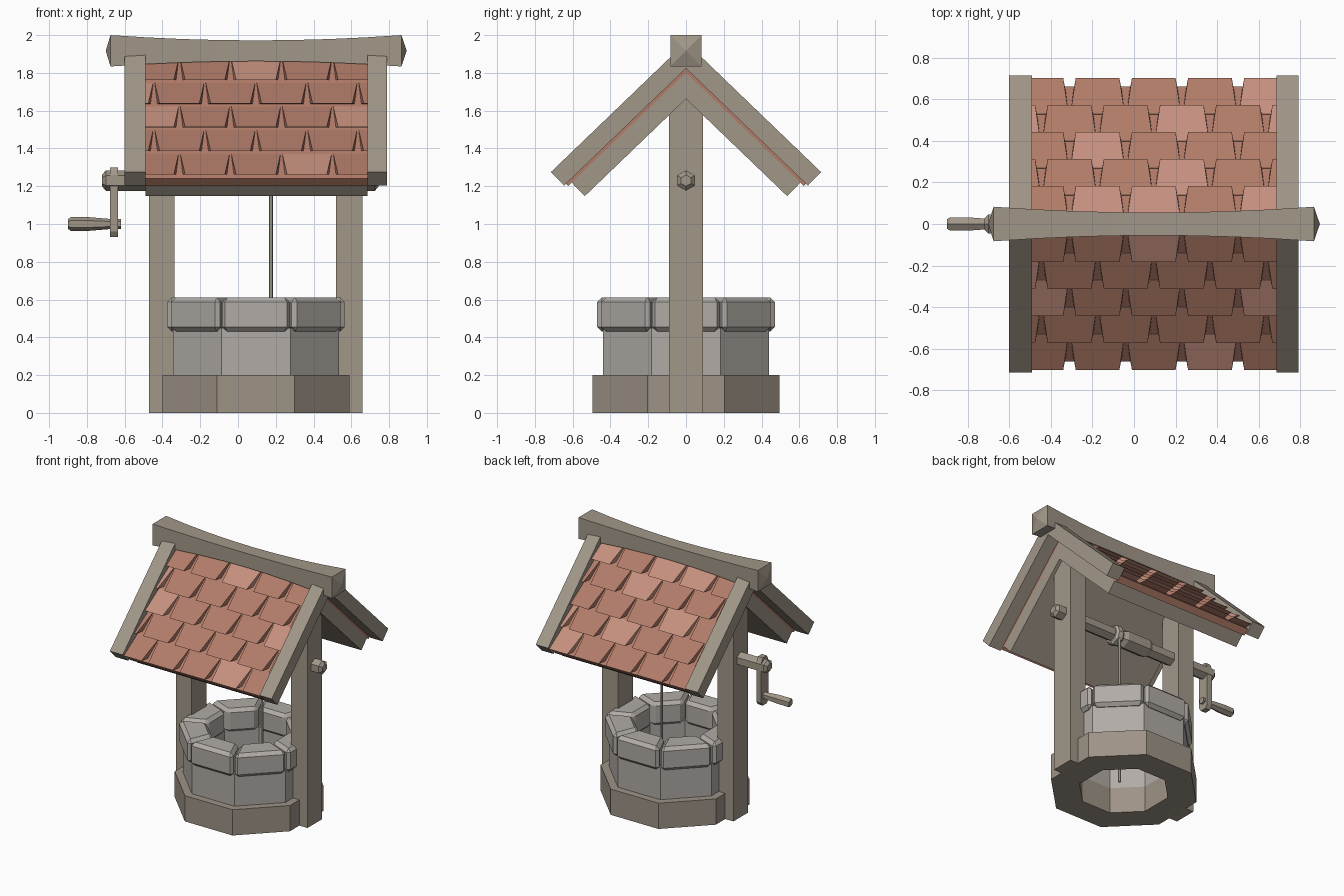
import bpy, bmesh, math, random
from math import pi, cos, sin, tan

if "Cube" in bpy.data.objects:
    bpy.data.objects.remove(bpy.data.objects["Cube"])

random.seed(4)
CX = 0.095                                   # centre of the well in x


def material(name, r, g, b):
    m = bpy.data.materials.new(name)
    m.diffuse_color = (r, g, b, 1)
    m.use_nodes = True
    m.node_tree.nodes["Principled BSDF"].inputs["Base Color"].default_value = m.diffuse_color
    return m


WOOD = material("wood", 0.36, 0.31, 0.25)
STONE = material("stone", 0.44, 0.41, 0.38)
BASE = material("base_stone", 0.34, 0.29, 0.24)
CLAY = material("clay", 0.44, 0.20, 0.14)
CLAY_LIGHT = material("clay_light", 0.56, 0.28, 0.21)
ROPE = material("rope", 0.5, 0.46, 0.38)


def make(name, verts, faces, mat):
    bm = bmesh.new()
    vs = [bm.verts.new(v) for v in verts]
    for f in faces:
        bm.faces.new([vs[i] for i in f])
    bmesh.ops.recalc_face_normals(bm, faces=bm.faces)
    me = bpy.data.meshes.new(name)
    bm.to_mesh(me)
    bm.free()
    me.materials.append(mat)
    ob = bpy.data.objects.new(name, me)
    bpy.context.collection.objects.link(ob)
    return ob


def loft(name, rings, mat, closed=False):
    """Skin equal-length point rings; cap the ends, or join last to first."""
    n, k = len(rings[0]), len(rings)
    verts = [p for r in rings for p in r]
    faces = [(i * n + j, i * n + (j + 1) % n, (i + 1) % k * n + (j + 1) % n, (i + 1) % k * n + j)
             for i in range(k if closed else k - 1) for j in range(n)]
    if not closed:
        faces += [tuple(range(n)), tuple(range((k - 1) * n, k * n))]
    return make(name, verts, faces, mat)


def prism(name, profile, x0, x1, mat):
    """Extrude a (y, z) profile along x."""
    return loft(name, [[(x, y, z) for y, z in profile] for x in (x0, x1)], mat)


def rod(name, stations, z, mat, y=0, sides=6):
    """Faceted bar along x from (x, radius) stations."""
    return loft(name, [[(x, y + r * sin(2 * pi * i / sides), z + r * cos(2 * pi * i / sides))
                        for i in range(sides)] for x, r in stations], mat)


# --- well: octagonal base, wall and coping stones
def octagon(apothem, z):
    r = apothem / cos(pi / 8)
    return [(CX + r * cos(pi / 8 + i * pi / 4), r * sin(pi / 8 + i * pi / 4), z) for i in range(8)]


def ring(name, outer, inner, z0, z1, mat):
    loft(name, [octagon(outer, z0), octagon(outer, z1), octagon(inner, z1), octagon(inner, z0)],
         mat, closed=True)


ring("well_base", 0.495, 0.30, 0, 0.2, BASE)
ring("well_wall", 0.44, 0.30, 0.2, 0.45, STONE)
for k in range(8):
    a = k * pi / 4
    plan = []
    for r, s in ((0.47, -1), (0.47, 1), (0.28, 1), (0.28, -1)):
        t = s * (r * tan(pi / 8) - 0.006)
        plan.append((CX + r * cos(a) - t * sin(a), r * sin(a) + t * cos(a)))
    stone = loft("coping_stone", [[(x, y, z) for x, y in plan] for z in (0.43, 0.612)], STONE)
    bev = stone.modifiers.new("bevel", 'BEVEL')
    bev.width, bev.segments = 0.025, 1

# --- posts with pointed tops under the roof
post = [(-0.09, 0), (0.09, 0), (0.09, 1.59), (0, 1.675), (-0.09, 1.59)]
prism("left_post", post, -0.47, -0.335, WOOD)
prism("right_post", post, 0.52, 0.66, WOOD)


# --- roof: s runs down the slope, n is the offset along the slope normal
def slope(s, n):
    return 0.72 * s + 0.695 * n, -0.695 * s + 0.72 * n


def chevron(name, n0, n1, s_end, x0, x1, mat):
    (ya, za), (yb, zb) = slope(s_end, n0), slope(s_end, n1)
    prism(name, [(0, n1 / 0.72), (yb, zb), (ya, za), (0, n0 / 0.72), (-ya, za), (-yb, zb)], x0, x1, mat)


RX0, RX1 = -0.49, 0.685
chevron("roof_boards", 1.197, 1.297, -0.411, RX0, RX1, WOOD)
chevron("tile_bed", 1.297, 1.35, -0.385, RX0, RX1, CLAY)
chevron("left_barge_board", 1.313, 1.413, -0.371, -0.6, RX0, WOOD)
chevron("right_barge_board", 1.313, 1.413, -0.371, RX1, 0.79, WOOD)

# --- wedge tiles in staggered rows on both slopes
PITCH, TOP, LOW = 0.27, 1.394, 1.348
for side in (-1, 1):
    for row in range(5):
        s = -0.372 - 0.18 * row
        for k in range(-3, 4):
            c = CX + PITCH * (k + (0.5 if row % 2 else 0))
            rows = []
            for half, st, n in ((0.105, s, TOP), (0.117, s - 0.046, LOW),
                                (0.131, s - 0.2, LOW), (0.131, s - 0.2, LOW + 0.005)):
                y, z = slope(st, n)
                rows.append([(min(max(c + d * half, RX0), RX1), side * y, z) for d in (-1, 1)])
            if min(r[1][0] - r[0][0] for r in rows) < 0.005:
                continue
            loft("roof_tile", [[r[i] for r in rows] for i in (0, 1)],
                 random.choice((CLAY, CLAY, CLAY_LIGHT)))

# --- ridge beam, pinched in the middle, with pointed ends
stations = [(-0.70, 0.001)]
for i in range(9):
    t = i / 4 - 1
    stations.append((CX + 0.77 * t, (0.055 + 0.028 * t * t)))
stations.append((0.893, 0.001))
loft("ridge_beam", [[(x, a * h, 1.917 + b * h) for a, b in ((-1, -1), (1, -1), (1, 1), (-1, 1))]
                    for x, h in stations], WOOD)

# --- windlass: axle, drum, rope
rod("axle", [(-0.72, 0.03), (-0.70, 0.054), (0.725, 0.054), (0.745, 0.03)], 1.23, WOOD)
rod("drum", [(-0.13, 0.055), (-0.10, 0.072), (0.10, 0.072), (0.13, 0.055)], 1.23, WOOD)
rod("rope_coil", [(0.14, 0.062), (0.155, 0.075), (0.195, 0.075), (0.21, 0.062)], 1.23, ROPE, sides=8)
loft("rope", [[(0.175 + 0.01 * cos(i * pi / 3), 0.05 + 0.01 * sin(i * pi / 3), z) for i in range(6)]
              for z in (0.02, 1.23)], ROPE)

# --- crank arm and handle
arm = [(-0.025, 0.93), (0.025, 0.93), (0.045, 0.96), (0.045, 1.26),
       (0.025, 1.30), (-0.025, 1.30), (-0.045, 1.26), (-0.045, 0.96)]
prism("crank_arm", arm, -0.677, -0.635, WOOD)
rod("crank_handle", [(-0.9, 0.025), (-0.885, 0.037), (-0.80, 0.037), (-0.68, 0.027), (-0.62, 0.027)], 1.0, WOOD)
